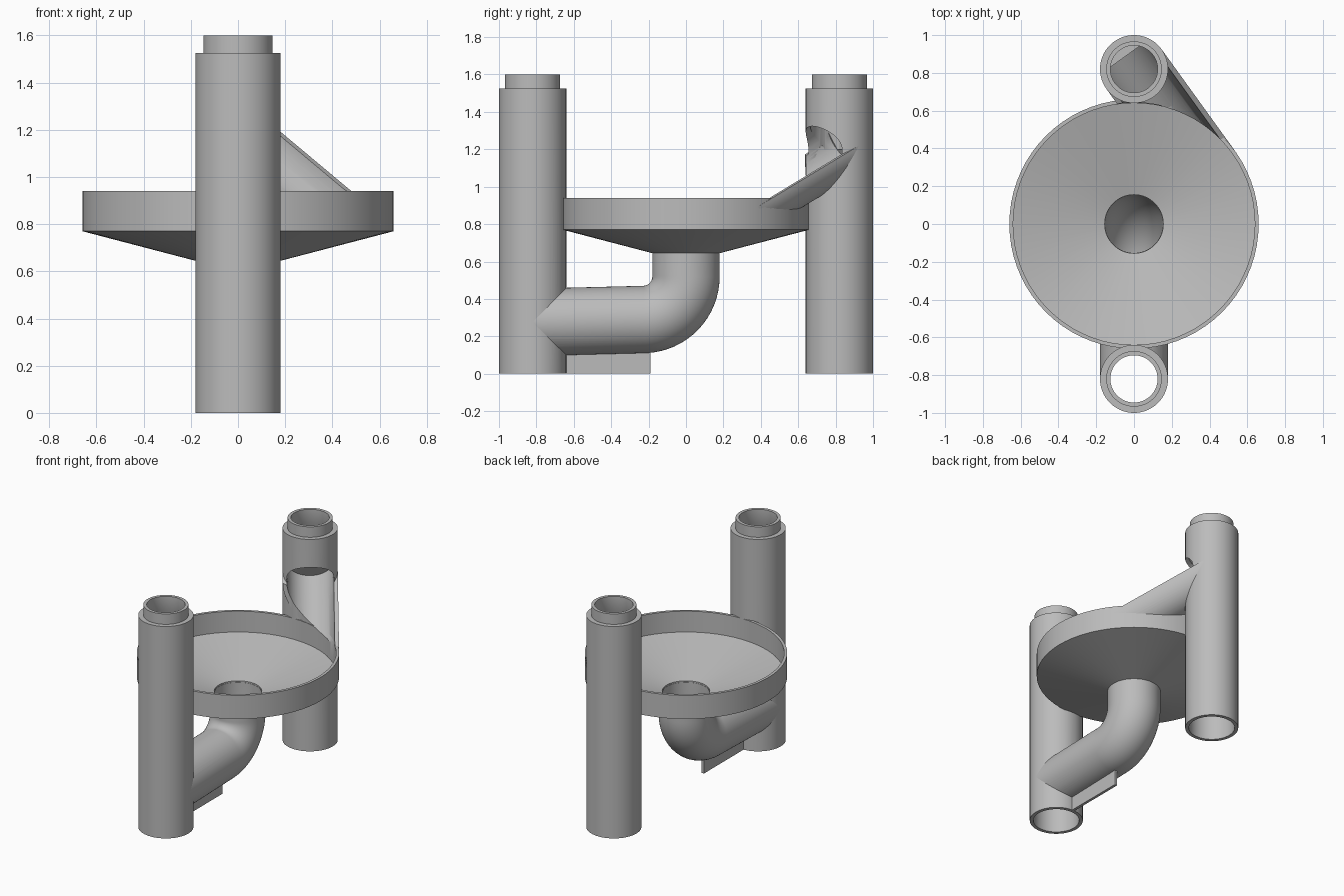
import bpy, bmesh, math
from mathutils import Vector

if "Cube" in bpy.data.objects:
    bpy.data.objects.remove(bpy.data.objects["Cube"])

SEG = 72
TOWER_Y = 0.82
OUTER, BORE = 0.18, 0.155

grey = bpy.data.materials.new("plain grey")
grey.use_nodes = True
COLOR = (0.5, 0.5, 0.5, 1)
grey.diffuse_color = COLOR
grey.node_tree.nodes["Principled BSDF"].inputs["Base Color"].default_value = COLOR


def finish(name, bm):
    bmesh.ops.recalc_face_normals(bm, faces=bm.faces)
    mesh = bpy.data.meshes.new(name)
    bm.to_mesh(mesh)
    bm.free()
    mesh.materials.append(grey)
    ob = bpy.data.objects.new(name, mesh)
    bpy.context.collection.objects.link(ob)
    return ob


def bridge(bm, a, b):
    n = len(a)
    for i in range(n):
        bm.faces.new((a[i], a[(i + 1) % n], b[(i + 1) % n], b[i]))


def revolve(name, profile, y=0):
    """Spin a closed (radius, z) profile around a vertical axis."""
    bm = bmesh.new()
    rings = []
    for r, z in profile:
        angles = [math.tau * i / SEG for i in range(SEG)]
        rings.append([bm.verts.new((r * math.cos(a), y + r * math.sin(a), z)) for a in angles])
    for k, ring in enumerate(rings):
        bridge(bm, ring, rings[(k + 1) % len(rings)])
    return finish(name, bm)


def rod(name, path, radius, cut_plane=None):
    """Solid round rod along a path in one vertical plane, optionally keeping the part under a plane."""
    bm = bmesh.new()
    pts = [Vector(p) for p in path]
    run = pts[-1] - pts[0]
    side = Vector((run.y, -run.x, 0))
    side = side.normalized() if side.length > 1e-6 else Vector((1, 0, 0))
    rings = []
    for k, p in enumerate(pts):
        before = (p - pts[k - 1]).normalized() if k else Vector()
        after = (pts[k + 1] - p).normalized() if k < len(pts) - 1 else Vector()
        up = side.cross((before + after).normalized())
        ring = []
        for i in range(SEG):
            a = math.tau * i / SEG
            ring.append(bm.verts.new(p + radius * (math.cos(a) * side + math.sin(a) * up)))
        rings.append(ring)
    for a, b in zip(rings, rings[1:]):
        bridge(bm, a, b)
    bm.faces.new(rings[0])
    bm.faces.new(rings[-1])
    if cut_plane:
        bmesh.ops.bisect_plane(bm, geom=bm.verts[:] + bm.edges[:] + bm.faces[:],
                               plane_co=cut_plane[0], plane_no=cut_plane[1], clear_outer=True)
        bmesh.ops.holes_fill(bm, edges=[e for e in bm.edges if e.is_boundary], sides=0)
    return finish(name, bm)


def cut(ob, *cutters):
    bpy.context.view_layer.objects.active = ob
    for c in cutters:
        m = ob.modifiers.new("cut", 'BOOLEAN')
        m.operation, m.solver, m.object = 'DIFFERENCE', 'EXACT', c
        bpy.ops.object.modifier_apply(modifier=m.name)


# Twin towers: hollow, with a narrower spigot on top
tower_profile = [(BORE, 0), (OUTER, 0), (OUTER, 1.525), (0.147, 1.525),
                 (0.147, 1.6), (0.125, 1.6), (0.125, 1.5), (BORE, 1.44)]
front_tower = revolve("front_tower", tower_profile, -TOWER_Y)
back_tower = revolve("back_tower", tower_profile, TOWER_Y)

# Funnel bowl with a straight rim
bowl = revolve("funnel_bowl", [(BORE, 0.638), (0.66, 0.77), (0.66, 0.94), (0.64, 0.94),
                               (0.64, 0.79), (BORE, 0.665)])

# Drain pipe: down, round a bend, then gently sloping into the front tower
BEND = 0.23
bend = []
for i in range(17):
    t = math.radians(87.5) * i / 16
    bend.append((0, BEND * (math.cos(t) - 1), 0.52 - BEND * math.sin(t)))
pipe_end = (0, -TOWER_Y, 0.275)
drain_pipe = rod("drain_pipe", [(0, 0, 0.655)] + bend + [pipe_end], OUTER)
pipe_void = rod("pipe_void", [(0, 0, 0.75)] + bend + [pipe_end], 0.153)
front_void = rod("front_void", [(0, -TOWER_Y, -0.1), (0, -TOWER_Y, 1.4)], 0.156)
cut(drain_pipe, pipe_void, front_void)
cut(front_tower, pipe_void)

# Chute: sloping half pipe running tangentially from the back tower into the bowl
ny = (0.66 - OUTER) / TOWER_Y
nx = math.sqrt(1 - ny * ny)
SLOPE = 0.49


def along(s, height):
    return Vector((ny * s, TOWER_Y - nx * s, height - SLOPE * s))


down = (along(1, 0) - along(0, 0)).normalized()
chute_up = Vector((nx, ny, 0)).cross(down)
if chute_up.z < 0:
    chute_up.negate()
chute = rod("chute", [along(0, 1.22), along(0.665, 1.22)], OUTER, (along(0, 1.22), chute_up))
channel = rod("channel_void", [along(-0.05, 1.24), along(0.68, 1.24)], 0.154)
bowl_void = rod("bowl_void", [(0, 0, 0.3), (0, 0, 1.7)], 0.643)
chute_floor = rod("chute_floor", [(0, TOWER_Y, 0.85), (0, TOWER_Y, 1.2)], 0.165)
cut(chute, channel, bowl_void)
for part in (back_tower, chute_floor, bowl):
    cut(part, channel)

# Thin support plate beneath the drain pipe
bm = bmesh.new()
bmesh.ops.create_cube(bm, size=1)
for v in bm.verts:
    v.co = (v.co.x * 0.02, -0.415 + v.co.y * 0.45, 0.058 + v.co.z * 0.116)
support_plate = finish("support_plate", bm)

for helper in (pipe_void, front_void, channel, bowl_void):
    bpy.data.objects.remove(helper)

# Smooth round walls, crisp rims
bpy.ops.object.select_all(action='DESELECT')
for ob in (front_tower, back_tower, bowl, drain_pipe, chute, chute_floor):
    ob.select_set(True)
    bpy.context.view_layer.objects.active = ob
bpy.ops.object.shade_smooth_by_angle(angle=math.radians(30))
